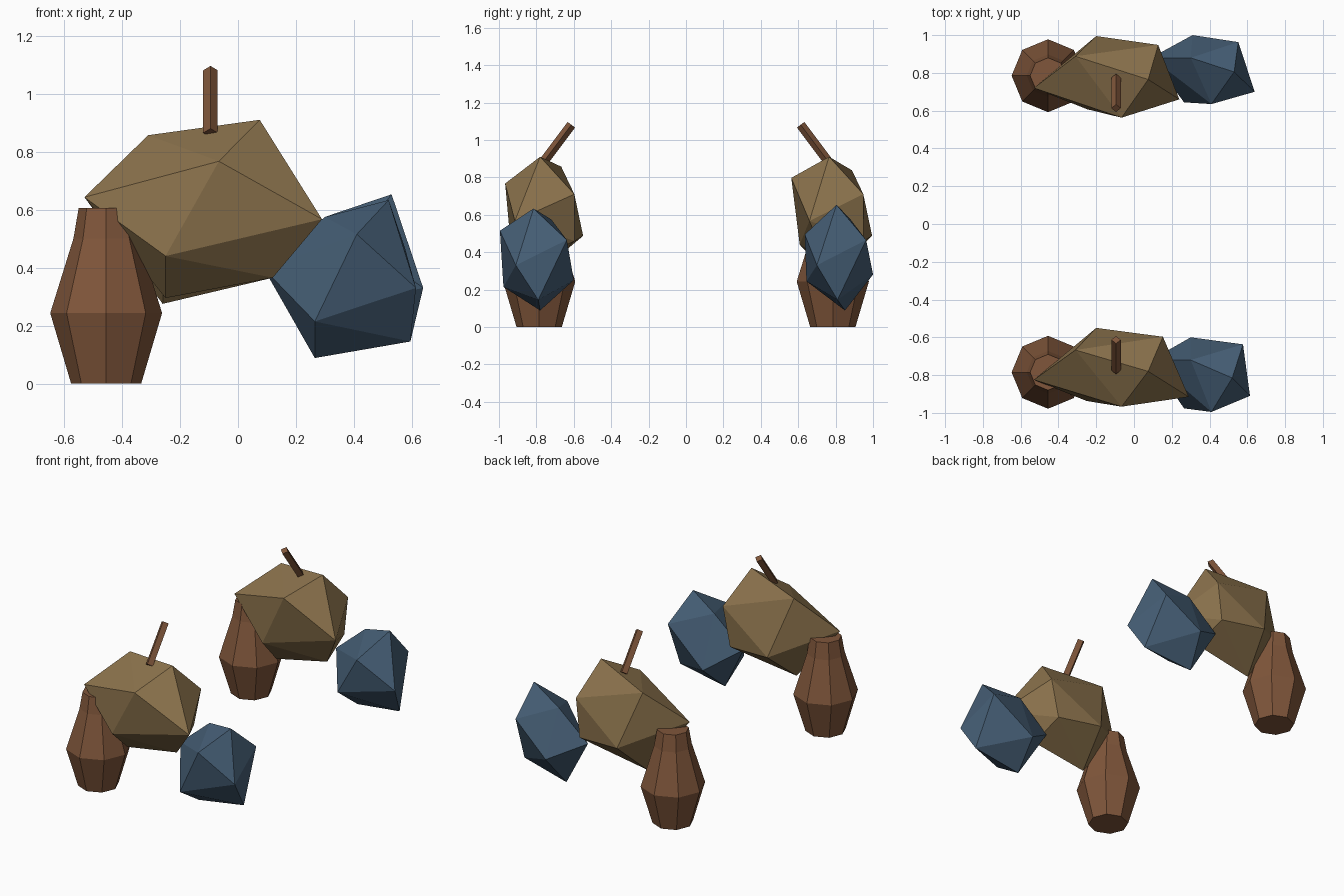
import bpy, bmesh
from mathutils import Vector

cube = bpy.data.objects.get("Cube")
if cube:
    bpy.data.objects.remove(cube, do_unlink=True)


def material(name, colour):
    mat = bpy.data.materials.new(name)
    mat.use_nodes = True
    mat.diffuse_color = (*colour, 1)
    mat.node_tree.nodes["Principled BSDF"].inputs["Base Color"].default_value = (*colour, 1)
    return mat


ochre = material("ochre", (.26, .17, .073))
blue = material("slate blue", (.06, .112, .178))
brown = material("brown", (.215, .093, .043))


def finish(name, bm, mat):
    bmesh.ops.recalc_face_normals(bm, faces=bm.faces)
    mesh = bpy.data.meshes.new(name)
    bm.to_mesh(mesh)
    bm.free()
    mesh.materials.append(mat)
    obj = bpy.data.objects.new(name, mesh)
    bpy.context.collection.objects.link(obj)
    return obj


def faceted_rock(name, corners, mat, shift=(0, 0, 0), nudges={}):
    """Convex faceted lump wrapped around its named corners."""
    bm = bmesh.new()
    for key, corner in corners.items():
        bm.verts.new(Vector(corner) + Vector(shift) + Vector(nudges.get(key, (0, 0, 0))))
    result = bmesh.ops.convex_hull(bm, input=bm.verts)
    loose = {g for g in result["geom_interior"] if isinstance(g, bmesh.types.BMVert)}
    bmesh.ops.delete(bm, geom=list(loose), context="VERTS")
    finish(name, bm, mat)


def lathe(name, rings, sides, start, axis, mat):
    """Stack of (height, radius) rings along an axis, capped at both ends."""
    bm = bmesh.new()
    axis = Vector(axis).normalized()
    across = Vector((1, 0, 0))
    side = axis.cross(across)
    from math import cos, sin, tau
    loops = []
    for height, radius in rings:
        loops.append([bm.verts.new(Vector(start) + axis * height
                      + (across * cos(tau * i / sides) + side * sin(tau * i / sides)) * radius)
                      for i in range(sides)])
    for low, high in zip(loops, loops[1:]):
        for i in range(sides):
            j = (i + 1) % sides
            bm.faces.new((low[i], low[j], high[j], high[i]))
    bm.faces.new(loops[0])
    bm.faces.new(loops[-1])
    finish(name, bm, mat)


# Corners of the long, tapering body
body = {
    "tip": (-.53, -.825, .643), "crest_left": (-.31, -.667, .857),
    "crest_right": (.075, -.78, .91), "brow": (-.066, -.967, .767),
    "right_tip": (.29, -.915, .567), "chin": (-.25, -.937, .44),
    "base": (-.25, -.78, .295), "base_right": (.12, -.8, .365),
    "back_right": (.153, -.597, .71), "back_left": (-.2, -.55, .487),
    "back_low": (.1, -.595, .46),
}
body_nudges = {"right_tip": (-.05, .03, 0), "base": (-.01, 0, -.02),
               "brow": (0, -.015, .03), "back_right": (-.025, 0, 0),
               "crest_left": (0, .01, -.02)}

# Corners of the rounder lump at the side
lump = {
    "top": (.52, -.815, .633), "front": (.41, -.995, .515),
    "right": (.614, -.91, .33), "right_low": (.595, -.79, .145),
    "front_low": (.265, -.976, .214), "base": (.265, -.78, .088),
    "left": (.09, -.72, .395), "back_low": (.3, -.6, .25),
    "back_right": (.577, -.637, .465), "back_left": (.3, -.72, .575),
}
lump_nudges = {"top": (.01, .02, .02), "front": (0, .03, -.02),
               "right": (.025, .01, 0), "front_low": (0, .02, .03),
               "base": (0, .03, 0), "back_low": (.01, 0, .03),
               "back_right": (-.025, 0, 0)}

faceted_rock("front_body", body, ochre)
faceted_rock("back_body", body, ochre, (0, 1.545, 0), body_nudges)
faceted_rock("front_lump", lump, blue)
faceted_rock("back_lump", lump, blue, (0, 1.6, 0), lump_nudges)

# Eight-sided urns and square leaning stalks, one per group
urn = [(0, .121), (.243, .193), (.5, .113), (.605, .095)]
stalk = [(0, .025), (.27, .025)]
for label, s in (("front", -1), ("back", 1)):
    lathe(label + "_urn", urn, 8, (-.455, s * .785, 0), (0, 0, 1), brown)
    lathe(label + "_stalk", stalk, 4, (-.095, s * .775, .865), (0, -s * .165, .22), brown)
